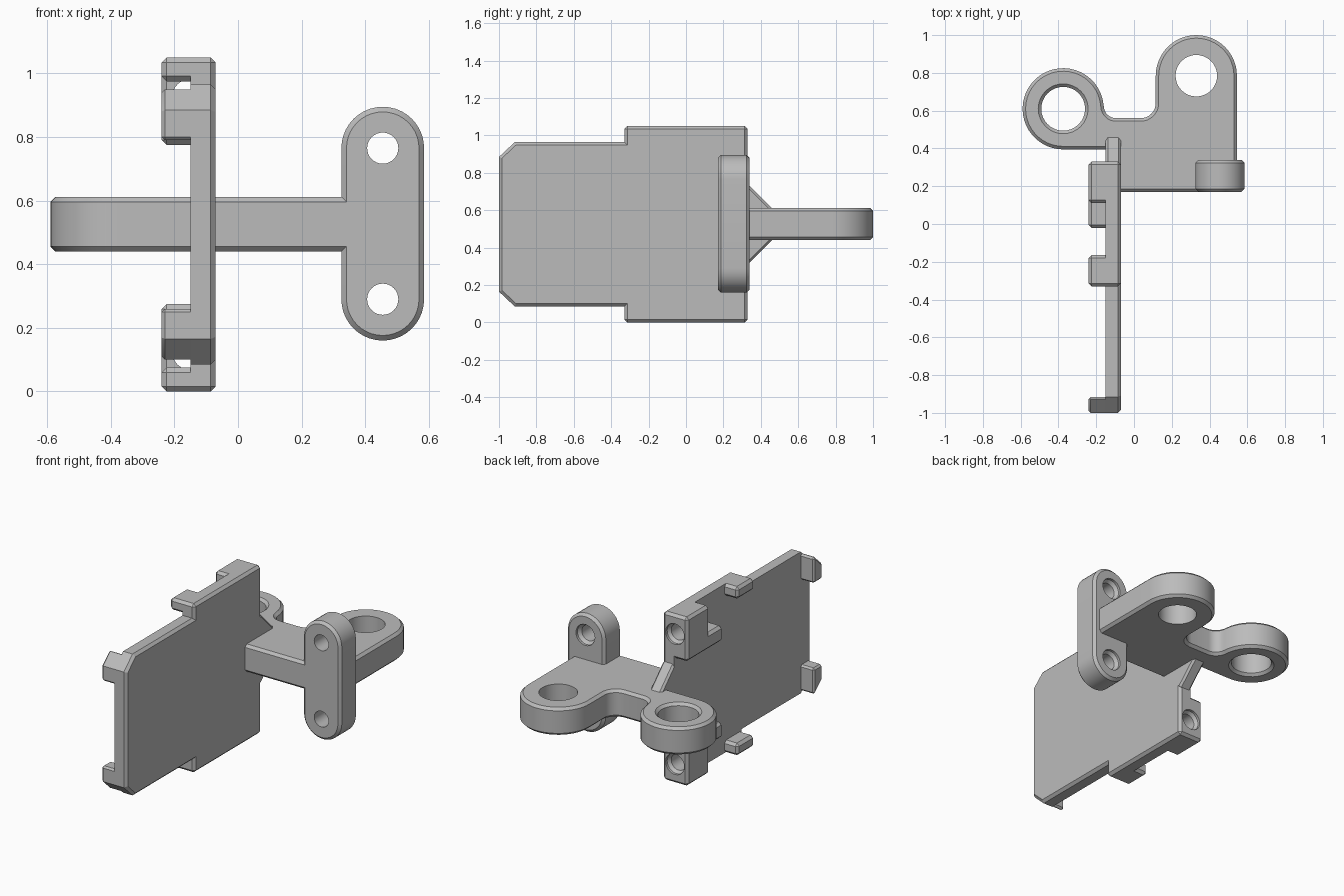
import bpy
import bmesh
from math import sin, cos, pi, radians
from mathutils import Vector

HEIGHT = 1.05
BEVEL = 0.016

if "Cube" in bpy.data.objects:
    bpy.data.objects.remove(bpy.data.objects["Cube"])

grey = bpy.data.materials.new("plastic grey")
grey.use_nodes = True
COLOUR = (0.5, 0.5, 0.5, 1)
grey.diffuse_color = COLOUR
grey.node_tree.nodes["Principled BSDF"].inputs["Base Color"].default_value = COLOUR


def place(a, b, t, axis):
    """Outline point (a, b) at distance t along the extrusion axis."""
    return {"x": (t, a, b), "y": (a, t, b), "z": (a, b, t)}[axis]


def make_object(name, bm):
    mesh = bpy.data.meshes.new(name)
    bm.to_mesh(mesh)
    bm.free()
    mesh.materials.append(grey)
    obj = bpy.data.objects.new(name, mesh)
    bpy.context.collection.objects.link(obj)
    return obj


def prism(name, outline, axis, lo, hi, ends=(True, True), width=BEVEL):
    """Extrude an outline and chamfer its convex edges at the chosen ends."""
    bm = bmesh.new()
    rings = [[bm.verts.new(place(a, b, t, axis)) for a, b in outline] for t in (lo, hi)]
    bm.faces.new(rings[0])
    bm.faces.new(rings[1])
    n = len(outline)
    for i in range(n):
        j = (i + 1) % n
        bm.faces.new((rings[0][i], rings[0][j], rings[1][j], rings[1][i]))
    bmesh.ops.recalc_face_normals(bm, faces=bm.faces)
    low, high = set(rings[0]), set(rings[1])
    chosen = []
    for e in bm.edges:
        on_low = all(v in low for v in e.verts)
        on_high = all(v in high for v in e.verts)
        allowed = (ends[0] or not on_low) and (ends[1] or not on_high)
        if allowed and e.calc_face_angle_signed() > 0.9:
            chosen.append(e)
    bmesh.ops.bevel(bm, geom=chosen, offset=width, segments=1,
                    affect='EDGES', clamp_overlap=True)
    return make_object(name, bm)


def arc(cx, cy, r, start, end, steps):
    angles = [radians(start + (end - start) * i / steps) for i in range(steps + 1)]
    return [(cx + r * cos(a), cy + r * sin(a)) for a in angles]


def cutter(profile, centre, axis, sides=32):
    """Turned cutter from (radius, distance) pairs."""
    bm = bmesh.new()
    rings = []
    for r, t in profile:
        circle = [(centre[0] + r * cos(2 * pi * i / sides),
                   centre[1] + r * sin(2 * pi * i / sides)) for i in range(sides)]
        rings.append([bm.verts.new(place(a, b, t, axis)) for a, b in circle])
    bm.faces.new(rings[0])
    bm.faces.new(rings[-1])
    for low, high in zip(rings, rings[1:]):
        for i in range(sides):
            j = (i + 1) % sides
            bm.faces.new((low[i], low[j], high[j], high[i]))
    bmesh.ops.recalc_face_normals(bm, faces=bm.faces)
    obj = make_object("hole_cutter", bm)
    obj.hide_render = True
    return obj


def drill(targets, tools):
    for tool in tools:
        for obj in targets:
            mod = obj.modifiers.new("hole", 'BOOLEAN')
            mod.operation = 'DIFFERENCE'
            mod.solver = 'EXACT'
            mod.object = tool
            bpy.context.view_layer.objects.active = obj
            bpy.ops.object.modifier_apply(modifier=mod.name)
    for tool in tools:
        bpy.data.objects.remove(tool)


def flip(points):
    return [(y, HEIGHT - z) for y, z in points]


parts = []

# Upright plate, wider towards the back, clipped at the front corners
half = [(-1, 0.885), (-0.915, 0.965), (-0.33, 0.965), (-0.33, HEIGHT), (0.33, HEIGHT)]
plate = prism("plate", half + flip(half)[::-1], "x", -0.15, -0.07, (False, True))
parts.append(plate)

# Clips, hooks and screw blocks, mirrored top and bottom
shapes = {
    "screw_block": [(0.33, HEIGHT), (0.11, HEIGHT), (0.11, 0.875),
                    (-0.02, 0.875), (-0.02, 0.775), (0.33, 0.775)],
    "edge_clip": [(-0.33, HEIGHT), (-0.165, HEIGHT), (-0.165, 0.975), (-0.33, 0.975)],
    "corner_hook": [(-1, 0.79), (-1, 0.885), (-0.93, 0.95), (-0.915, 0.95), (-0.915, 0.79)],
}
blocks = {}
for name, shape in shapes.items():
    for side, pts in (("upper", shape), ("lower", flip(shape))):
        obj = prism(side + "_" + name, pts, "x", -0.24, -0.13, (True, False))
        blocks[side + "_" + name] = obj
        parts.append(obj)

# Countersunk screw holes running into the back of the plate
for side, z in (("upper", 0.93), ("lower", HEIGHT - 0.93)):
    profile = [(0.05, 0.105), (0.05, 0.295), (0.064, 0.315), (0.064, 0.4)]
    drill([blocks[side + "_screw_block"], plate], [cutter(profile, (-0.155, z), "y")])

# Gusset tying the plate to the arm
slope = [(0.3, 0.74), (0.33, 0.74), (0.465, 0.605)]
parts.append(prism("gusset", slope + flip(slope)[::-1], "x", -0.15, -0.07, width=0.012))

# Flat arm with two lugs
outline = [(-0.11, 0.17), (0.545, 0.17)]
outline += arc(0.33, 0.785, 0.215, 0, 180, 24)
outline += arc(0.035, 0.64, 0.08, 0, -90, 8)
outline += arc(-0.095, 0.625, 0.065, -90, -177, 8)
outline += arc(-0.375, 0.61, 0.215, 6, 270, 32)
outline += [(-0.11, 0.395)]
arm = prism("lug_arm", outline, "z", 0.44, 0.612)
parts.append(arm)
drill([arm], [
    cutter([(0.11, 0.3), (0.11, 0.8)], (0.33, 0.785), "z"),
    cutter([(0.14, 0.42), (0.14, 0.432), (0.116, 0.456), (0.116, 0.596),
            (0.14, 0.62), (0.14, 0.7)], (-0.375, 0.61), "z"),
])

# Rounded mounting flange with two countersunk holes
stadium = arc(0.455, 0.765, 0.13, 0, 180, 20) + arc(0.455, 0.29, 0.13, 180, 360, 20)
flange = prism("mounting_flange", stadium, "y", 0.17, 0.34)
parts.append(flange)
drill([flange], [cutter([(0.049, 0.1), (0.049, 0.305), (0.065, 0.325), (0.065, 0.4)],
                        (0.455, z), "y") for z in (0.765, 0.29)])

# Smooth the round walls and keep the chamfers crisp
bpy.ops.object.select_all(action='DESELECT')
for obj in parts:
    obj.select_set(True)
bpy.context.view_layer.objects.active = parts[0]
bpy.ops.object.shade_smooth_by_angle(angle=radians(30))
